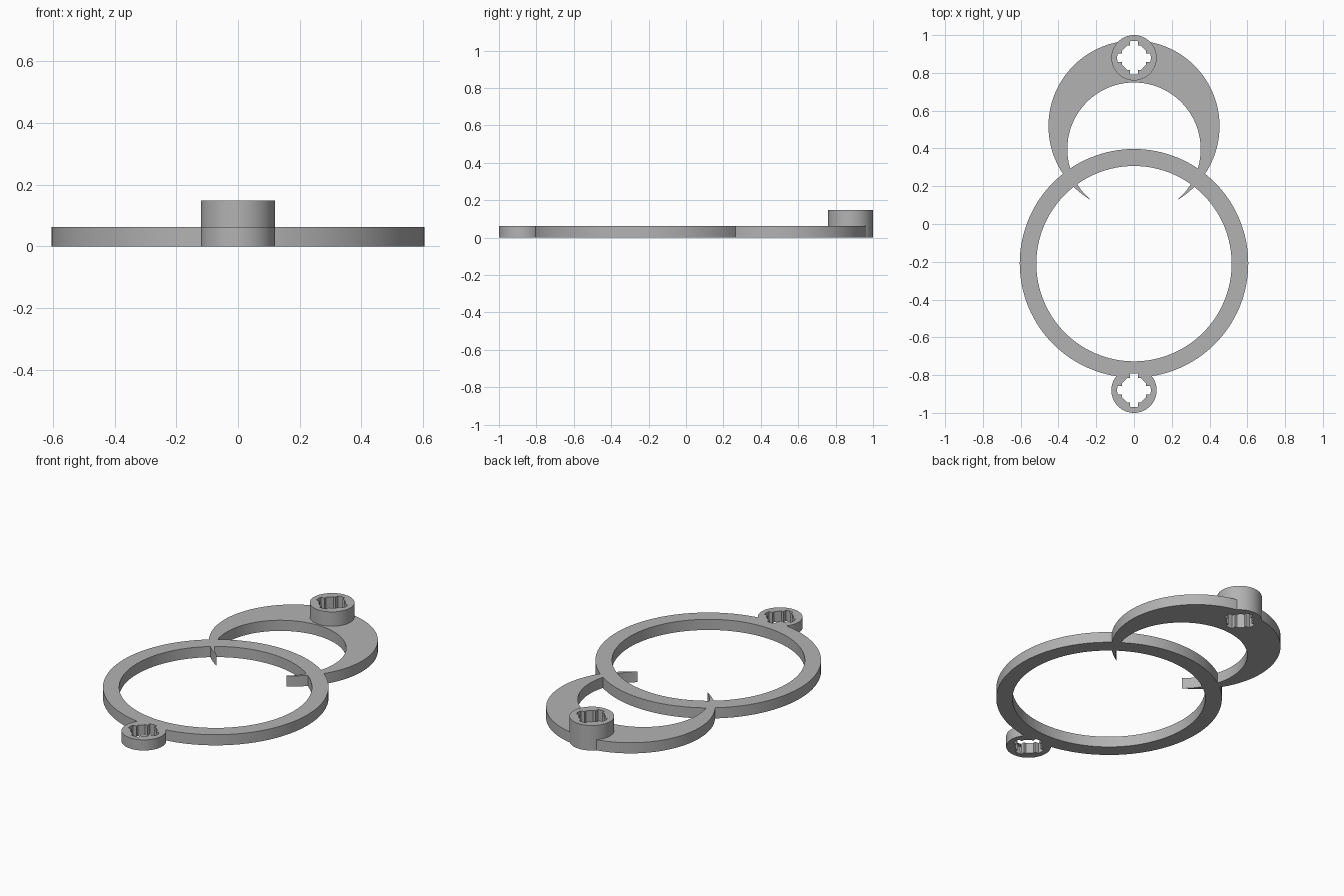
import bpy, bmesh, math

if "Cube" in bpy.data.objects:
    bpy.data.objects.remove(bpy.data.objects["Cube"], do_unlink=True)

THICK = 0.063
BOSS_R = 0.12
FRONT_Y, BACK_Y = -0.88, 0.88

grey = bpy.data.materials.new("plain grey")
grey.use_nodes = True
COLOUR = (0.45, 0.45, 0.45, 1)
grey.diffuse_color = COLOUR
grey.node_tree.nodes["Principled BSDF"].inputs["Base Color"].default_value = COLOUR


def prism(name, points, y, z0, z1):
    """Upright solid from a flat outline centred on (0, y)."""
    bm = bmesh.new()
    face = bm.faces.new([bm.verts.new((px, py + y, z0)) for px, py in points])
    side = bmesh.ops.extrude_face_region(bm, geom=[face])["geom"]
    top = [v for v in side if isinstance(v, bmesh.types.BMVert)]
    bmesh.ops.translate(bm, verts=top, vec=(0, 0, z1 - z0))
    bmesh.ops.recalc_face_normals(bm, faces=bm.faces)
    mesh = bpy.data.meshes.new(name)
    bm.to_mesh(mesh)
    bm.free()
    mesh.materials.append(grey)
    obj = bpy.data.objects.new(name, mesh)
    bpy.context.collection.objects.link(obj)
    return obj


def disc(name, radius, y, z0, z1, sides=128):
    angles = [2 * math.pi * i / sides for i in range(sides)]
    return prism(name, [(radius * math.cos(a), radius * math.sin(a)) for a in angles], y, z0, z1)


def combine(obj, other, operation):
    """Apply a boolean and discard the second solid."""
    mod = obj.modifiers.new(operation.lower(), "BOOLEAN")
    mod.operation, mod.solver, mod.object = operation, "EXACT", other
    bpy.context.view_layer.objects.active = obj
    bpy.ops.object.modifier_apply(modifier=mod.name)
    bpy.data.objects.remove(other, do_unlink=True)


def cross_hole(y):
    """Cross-shaped axle hole with chamfered inner corners."""
    quarter = [(0.087, -0.022), (0.09, 0), (0.087, 0.022), (0.064, 0.022),
               (0.064, 0.036), (0.036, 0.064), (0.022, 0.064)]
    points = []
    for turn in range(4):
        c, s = round(math.cos(turn * math.pi / 2)), round(math.sin(turn * math.pi / 2))
        points += [(c * x - s * v, s * x + c * v) for x, v in quarter]
    return prism("hole_cutter", points, y, -0.1, 0.3)


# Large ring
body = disc("ring_and_crescent_clasp", 0.605, -0.208, 0, THICK)
combine(body, disc("ring_bore", 0.517, -0.21, -0.1, 0.2), "DIFFERENCE")

# Crescent arm whose pointed tips reach inside the ring
crescent = disc("crescent", 0.453, 0.518, 0, THICK)
combine(crescent, disc("crescent_bore", 0.353, 0.396, -0.1, 0.2), "DIFFERENCE")
combine(body, crescent, "UNION")

# Axle bosses: low one in front, tall one at the back
for name, y, height in (("front_boss", FRONT_Y, THICK), ("back_boss", BACK_Y, 0.148)):
    combine(body, disc(name, BOSS_R, y, 0, height, 64), "UNION")
    combine(body, cross_hole(y), "DIFFERENCE")

# Smooth round walls, sharp rims
bpy.ops.object.select_all(action="DESELECT")
body.select_set(True)
bpy.context.view_layer.objects.active = body
bpy.ops.object.shade_smooth_by_angle(angle=math.radians(25))
